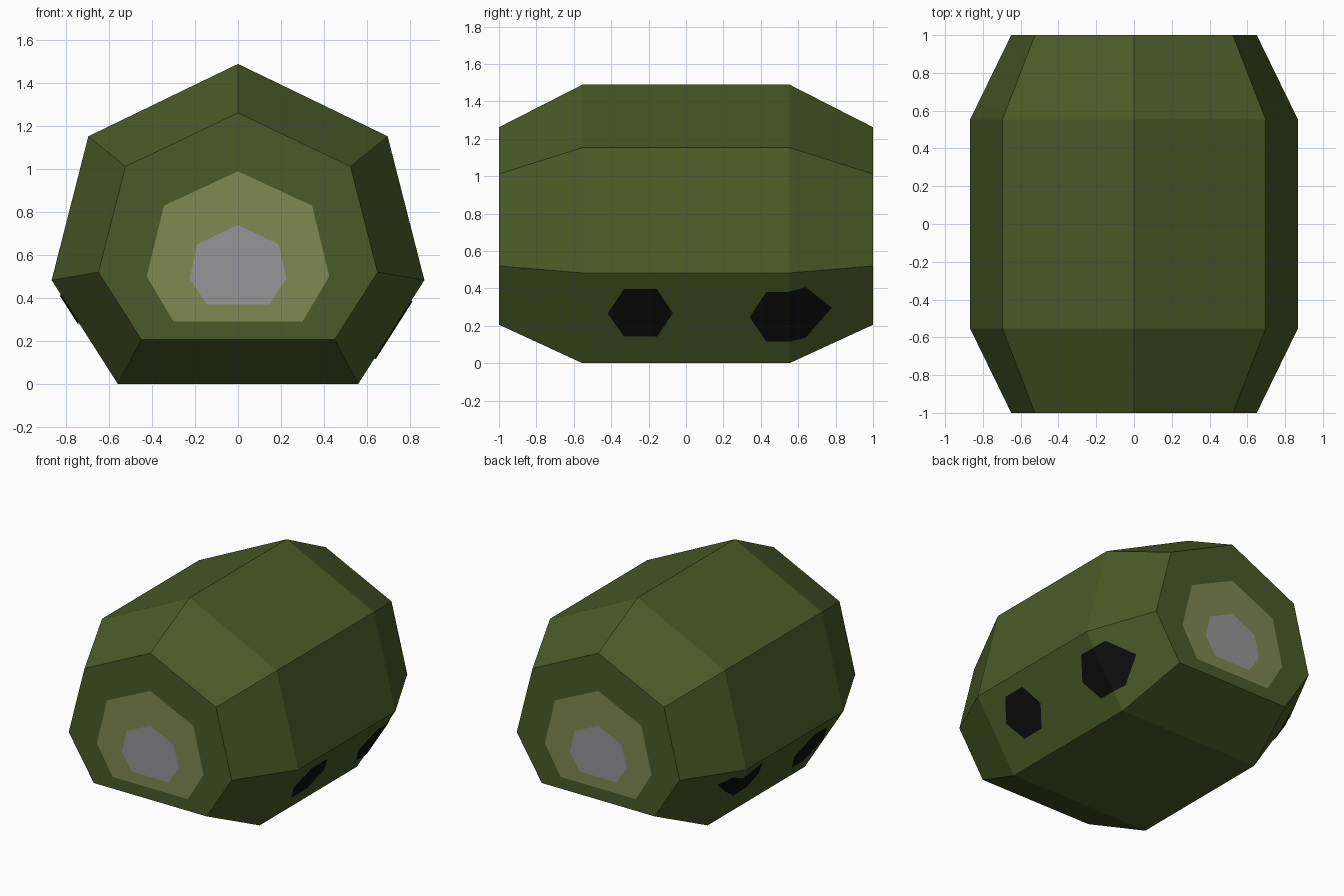
import bpy, bmesh

if "Cube" in bpy.data.objects:
    bpy.data.objects.remove(bpy.data.objects["Cube"])

def material(name, rgb):
    m = bpy.data.materials.new(name)
    lin = [(c / 255 / 12.92) if c < 10.3 else ((c / 255 + 0.055) / 1.055) ** 2.4 for c in rgb]
    m.diffuse_color = (*lin, 1)
    m.use_nodes = True
    m.node_tree.nodes["Principled BSDF"].inputs["Base Color"].default_value = m.diffuse_color
    return m

green = material("moss green", (75, 90, 39))
olive = material("pale olive", (127, 136, 82))
grey = material("grey", (150, 150, 152))
black = material("black", (13, 13, 14))

# Half profiles (x, z) of the seven-sided cross-sections, top to bottom
BODY = [(0, 1.49), (0.697, 1.153), (0.868, 0.483), (0.56, 0.0)]
END = [(0, 1.262), (0.524, 1.012), (0.65, 0.52), (0.45, 0.206)]
PATCH = [(0, 0.99), (0.345, 0.83), (0.425, 0.5), (0.30, 0.29)]
CORE = [(0, 0.74), (0.19, 0.65), (0.225, 0.49), (0.145, 0.37)]
MID_Y, END_Y = 0.553, 1.0

def finish(bm, name, mats):
    bmesh.ops.recalc_face_normals(bm, faces=bm.faces)
    me = bpy.data.meshes.new(name)
    bm.to_mesh(me)
    bm.free()
    for m in mats:
        me.materials.append(m)
    ob = bpy.data.objects.new(name, me)
    bpy.context.collection.objects.link(ob)

# Body: rings lofted from one end's core to the other, coloured by ring
def build_body():
    bm = bmesh.new()
    layout = [(CORE, -END_Y), (PATCH, -END_Y), (END, -END_Y), (BODY, -MID_Y),
              (BODY, MID_Y), (END, END_Y), (PATCH, END_Y), (CORE, END_Y)]
    rings = []
    for half, y in layout:
        pts = half + [(-x, z) for x, z in reversed(half[1:])]
        rings.append([bm.verts.new((x, y, z)) for x, z in pts])
    for a, b, slot in zip(rings, rings[1:], [1, 0, 0, 0, 0, 0, 1]):
        for i in range(7):
            j = (i + 1) % 7
            bm.faces.new((a[i], a[j], b[j], b[i])).material_index = slot
    for r in (rings[0], rings[-1]):
        bm.faces.new(r).material_index = 2
    finish(bm, "barrel_body", [green, olive, grey])

# Surface x of the lower side panel at a given y and z
def panel_x(y, z):
    t = max(0, (abs(y) - MID_Y) / (END_Y - MID_Y))
    (xa, za), (xb, zb) = [[p + (q - p) * t for p, q in zip(BODY[k], END[k])] for k in (2, 3)]
    return xb + (xa - xb) * (z - zb) / (za - zb)

# Spots: thin patches draped on the lower side panels
def build_spot(name, side, outline):
    bm = bmesh.new()
    bm.faces.new([bm.verts.new((0, y, z)) for y, z in outline])
    bmesh.ops.bisect_plane(bm, geom=bm.verts[:] + bm.edges[:] + bm.faces[:],
                           plane_co=(0, MID_Y, 0), plane_no=(0, 1, 0))
    for v in bm.verts:
        v.co.x = side * (panel_x(v.co.y, v.co.z) + 0.006)
        v.co.z -= 0.003
    bmesh.ops.recalc_face_normals(bm, faces=bm.faces)
    for f in bm.faces:
        f.normal_update()
        if f.normal.x * side < 0:
            f.normal_flip()
    me = bpy.data.meshes.new(name)
    bm.to_mesh(me)
    bm.free()
    me.materials.append(black)
    bpy.context.collection.objects.link(bpy.data.objects.new(name, me))

build_body()
build_spot("right_front_spot", 1, [(-0.42, 0.27), (-0.33, 0.40), (-0.155, 0.40),
                                   (-0.07, 0.27), (-0.155, 0.145), (-0.33, 0.145)])
build_spot("right_back_spot", 1, [(0.34, 0.25), (0.43, 0.385), (0.55, 0.385), (0.64, 0.41),
                                  (0.78, 0.30), (0.64, 0.14), (0.55, 0.118), (0.43, 0.118)])
build_spot("left_front_spot", -1, [(-0.52, 0.26), (-0.42, 0.41), (-0.29, 0.41),
                                   (-0.19, 0.26), (-0.29, 0.12), (-0.42, 0.12)])
build_spot("left_back_spot", -1, [(0.29, 0.34), (0.35, 0.46), (0.52, 0.40), (0.62, 0.44),
                                  (0.70, 0.40), (0.60, 0.31), (0.48, 0.23), (0.33, 0.24)])
